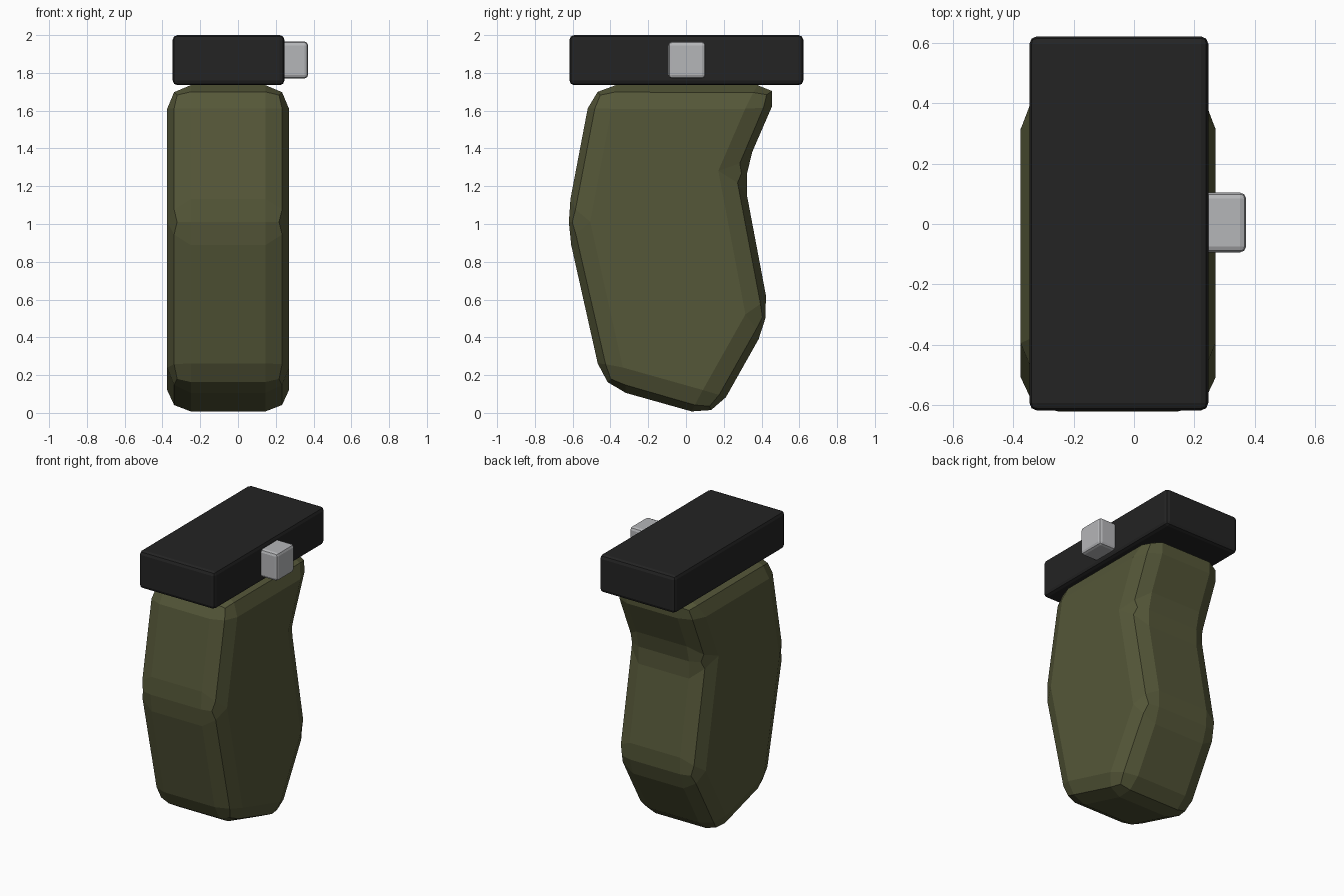
import bpy, bmesh

if "Cube" in bpy.data.objects:
    bpy.data.objects.remove(bpy.data.objects["Cube"])


def material(name, rgb):
    m = bpy.data.materials.new(name)
    m.diffuse_color = (*rgb, 1)
    m.use_nodes = True
    m.node_tree.nodes["Principled BSDF"].inputs["Base Color"].default_value = m.diffuse_color
    return m


olive = material("olive", (0.09, 0.095, 0.04))
black = material("black", (0.017, 0.017, 0.017))
silver = material("silver", (0.46, 0.465, 0.48))


def prism(name, profile, x0, x1, mat, bevel):
    """Extrude a (y, z) profile from x0 to x1 and bevel every edge."""
    bm = bmesh.new()
    face = bm.faces.new([bm.verts.new((x0, y, z)) for y, z in profile])
    ext = bmesh.ops.extrude_face_region(bm, geom=[face])
    for v in ext["geom"]:
        if isinstance(v, bmesh.types.BMVert):
            v.co.x = x1
    bmesh.ops.recalc_face_normals(bm, faces=bm.faces[:])
    me = bpy.data.meshes.new(name)
    bm.to_mesh(me)
    bm.free()
    me.materials.append(mat)
    ob = bpy.data.objects.new(name, me)
    bpy.context.collection.objects.link(ob)
    mod = ob.modifiers.new("bevel", "BEVEL")
    mod.width = bevel
    mod.segments = 2
    mod.limit_method = 'NONE'
    mod.use_clamp_overlap = False
    return ob


def rect(y0, y1, z0, z1):
    return [(y0, z0), (y1, z0), (y1, z1), (y0, z1)]


# Contoured hand grip
prism("grip", [(-0.497, 1.735), (-0.635, 1.01), (-0.44, 0.14), (0.15, -0.026),
               (0.446, 0.50), (0.301, 1.267), (0.504, 1.735)],
      -0.375, 0.27, olive, 0.125)

# Mounting block on top
prism("mount_block", rect(-0.617, 0.621, 1.735, 2.0), -0.346, 0.246, black, 0.025)

# Side button
prism("side_button", rect(-0.094, 0.104, 1.77, 1.966), 0.17, 0.371, silver, 0.02)
